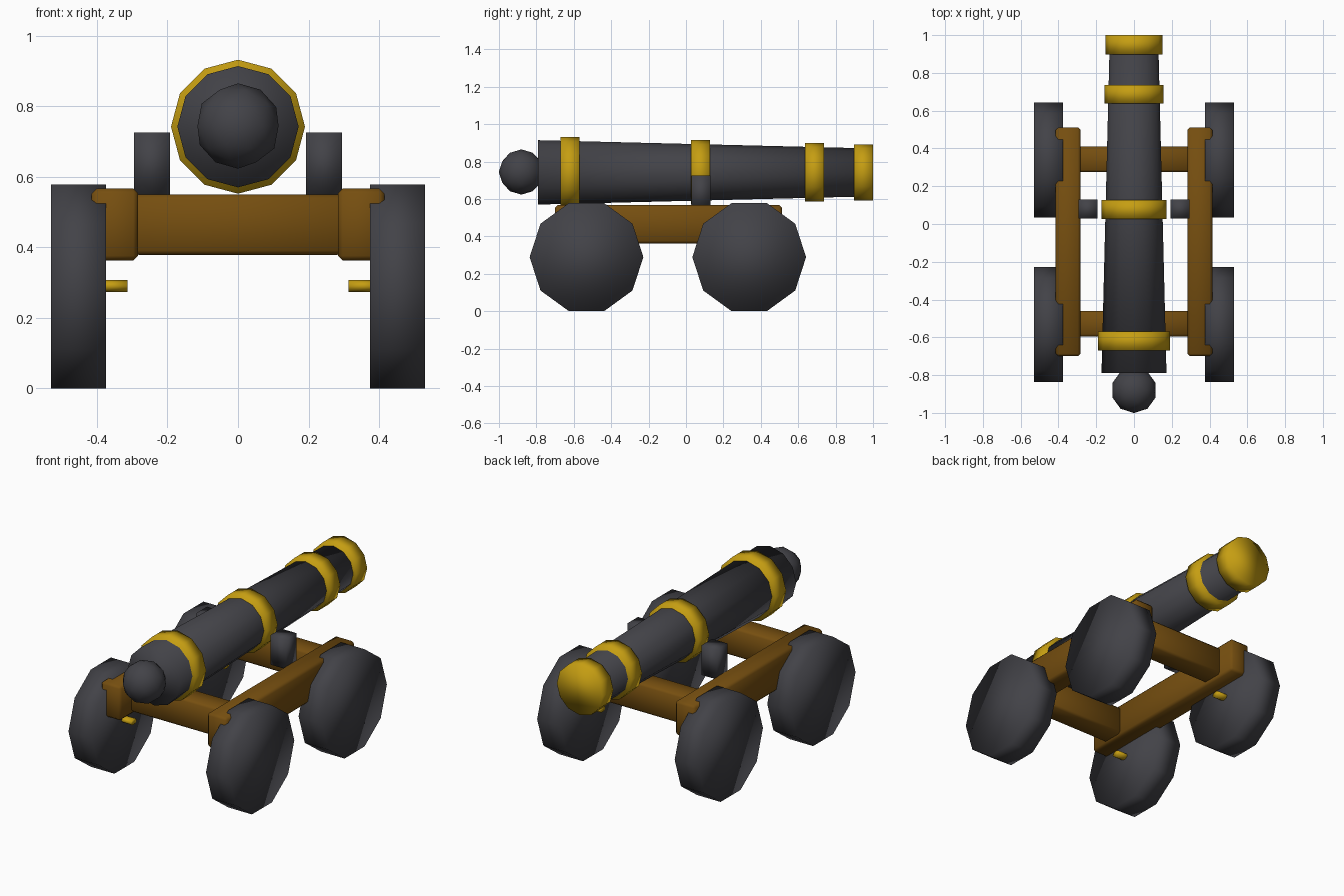
import bpy, bmesh, math
from mathutils import Matrix, Vector

if "Cube" in bpy.data.objects:
    bpy.data.objects.remove(bpy.data.objects["Cube"])


def material(name, color):
    m = bpy.data.materials.new(name)
    m.diffuse_color = (*color, 1)
    m.use_nodes = True
    m.node_tree.nodes["Principled BSDF"].inputs["Base Color"].default_value = m.diffuse_color
    return m


IRON = material("dark iron", (0.055, 0.055, 0.064))
GOLD = material("gold", (0.56, 0.34, 0.006))
WOOD = material("brown wood", (0.18, 0.077, 0.005))
AXIS_Z = 0.742  # barrel height


def finish(name, bm, mat, loc):
    bmesh.ops.recalc_face_normals(bm, faces=bm.faces)
    for f in bm.faces:
        f.smooth = True
    mesh = bpy.data.meshes.new(name)
    bm.to_mesh(mesh)
    bm.free()
    mesh.materials.append(mat)
    obj = bpy.data.objects.new(name, mesh)
    obj.location = loc
    bpy.context.collection.objects.link(obj)


def box(name, lo, hi, mat, bevel=0.0):
    lo, hi = Vector(lo), Vector(hi)
    bm = bmesh.new()
    bmesh.ops.create_cube(bm, size=1)
    bmesh.ops.scale(bm, vec=hi - lo, verts=bm.verts)
    if bevel:
        bmesh.ops.bevel(bm, geom=bm.edges[:], offset=bevel, segments=1,
                        affect='EDGES', profile=0.5)
    finish(name, bm, mat, (lo + hi) / 2)


def cylinder(name, sides, r1, r2, length, axis, loc, mat, flatten=1.0):
    bm = bmesh.new()
    bmesh.ops.create_cone(bm, cap_ends=True, segments=sides,
                          radius1=r1, radius2=r2, depth=length)
    rot = (Matrix.Rotation(-math.pi / 2, 3, 'X') if axis == 'Y'
           else Matrix.Rotation(math.pi / 2, 3, 'Y'))
    bmesh.ops.rotate(bm, matrix=rot, verts=bm.verts)
    bmesh.ops.scale(bm, vec=(1, 1, flatten), verts=bm.verts)
    finish(name, bm, mat, loc)


# Tapered barrel
cylinder("barrel", 12, 0.172, 0.129, 1.74, 'Y', (0, 0.08, AXIS_Z), IRON)

# Gold bands and muzzle cap: start, end, radius
for name, y0, y1, r in (("breech_band", -0.67, -0.57, 0.19),
                        ("middle_band", 0.027, 0.127, 0.172),
                        ("front_band", 0.637, 0.737, 0.157),
                        ("muzzle_cap", 0.897, 1.0, 0.15)):
    cylinder(name, 12, r, r, y1 - y0, 'Y', (0, (y0 + y1) / 2, AXIS_Z), GOLD)

# Knob behind the breech
bm = bmesh.new()
bmesh.ops.create_icosphere(bm, subdivisions=2, radius=0.121)
finish("breech_knob", bm, IRON, (0, -0.88, AXIS_Z + 0.002))

# Cross beams
for name, y in (("breech_beam", -0.528), ("muzzle_beam", 0.342)):
    box(name, (-0.295, y - 0.068, 0.378), (0.295, y + 0.068, 0.55), WOOD, 0.013)

# Rails, trunnion blocks, wheels and axle stubs on both sides
for side, s in (("right", 1), ("left", -1)):
    xs = sorted((s * 0.283, s * 0.415))
    box(side + "_rail", (xs[0], -0.7, 0.362), (xs[1], 0.512, 0.567), WOOD, 0.014)
    xs = sorted((s * 0.193, s * 0.295))
    box(side + "_trunnion_block", (xs[0], 0.03, 0.55), (xs[1], 0.13, 0.726), IRON)
    for end, y in (("breech", -0.532), ("muzzle", 0.338)):
        cylinder(f"{side}_{end}_wheel", 10, 0.304, 0.304, 0.155, 'X',
                 (s * 0.4525, y, 0.289), IRON)
        cylinder(f"{side}_{end}_axle", 10, 0.027, 0.027, 0.09, 'X',
                 (s * 0.358, y, 0.29), GOLD, flatten=0.65)
